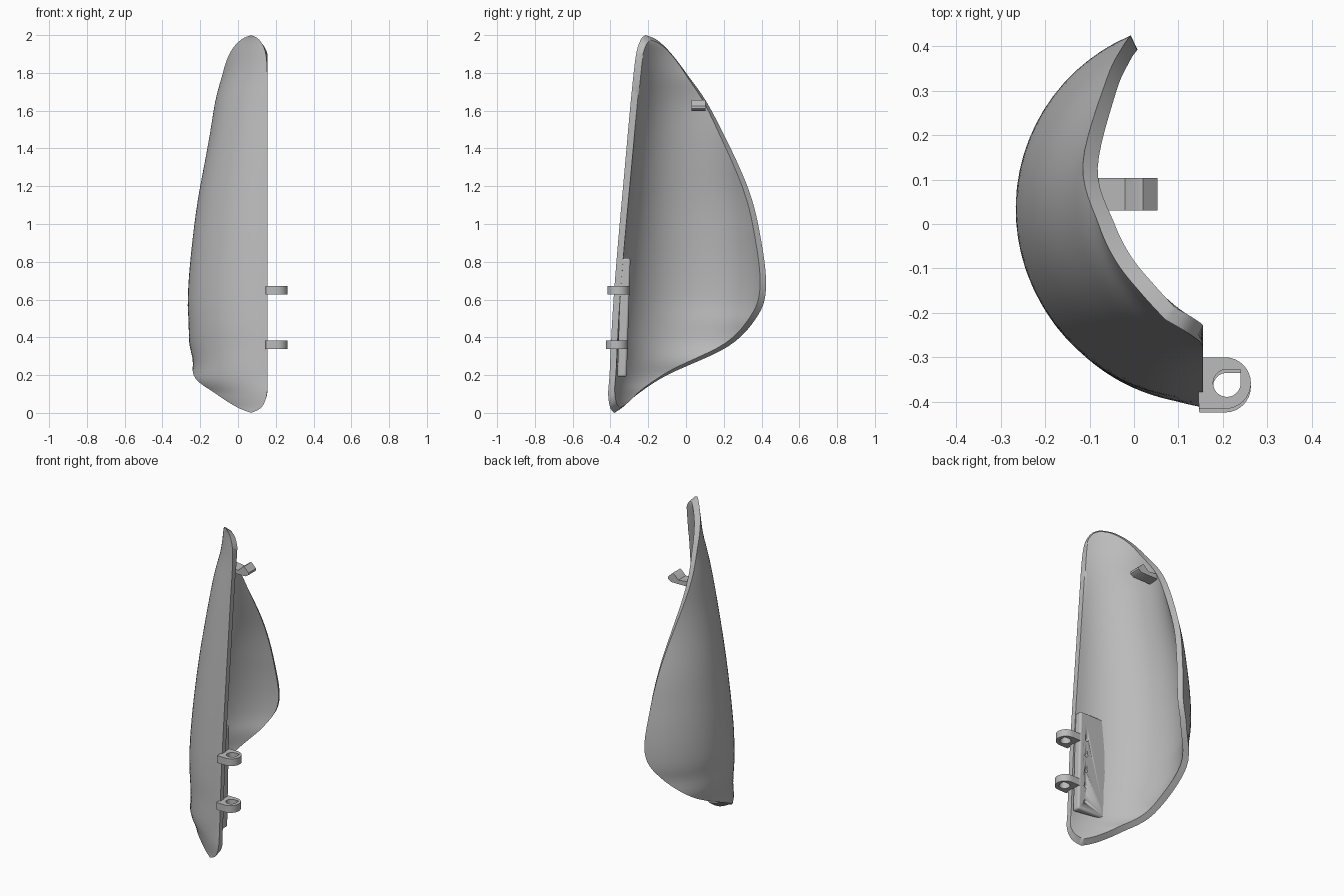
import bpy, bmesh, math
from mathutils import Vector

old = bpy.data.objects.get("Cube")
if old:
    bpy.data.objects.remove(old)

grey = bpy.data.materials.new("plain grey")
grey.use_nodes = True
GREY = (0.5, 0.5, 0.5, 1)
grey.diffuse_color = GREY
grey.node_tree.nodes["Principled BSDF"].inputs["Base Color"].default_value = GREY


def finish(bm, name):
    """Turn a bmesh into a smooth-shaded object with sharp edges kept."""
    bmesh.ops.recalc_face_normals(bm, faces=bm.faces)
    mesh = bpy.data.meshes.new(name)
    bm.to_mesh(mesh)
    bm.free()
    mesh.materials.append(grey)
    obj = bpy.data.objects.new(name, mesh)
    bpy.context.collection.objects.link(obj)
    bpy.ops.object.select_all(action='DESELECT')
    obj.select_set(True)
    bpy.context.view_layer.objects.active = obj
    bpy.ops.object.shade_smooth_by_angle(angle=math.radians(35))
    return obj


def prism(points, offset):
    """Extrude a flat outline by an offset vector."""
    bm = bmesh.new()
    face = bm.faces.new([bm.verts.new(p) for p in points])
    result = bmesh.ops.extrude_face_region(bm, geom=[face], use_keep_orig=True)
    moved = [g for g in result["geom"] if isinstance(g, bmesh.types.BMVert)]
    bmesh.ops.translate(bm, verts=moved, vec=offset)
    return bm


# Shell sections: height, front edge x y, rear edge x y, bulge of the arc
SECTIONS = [
    (0, .07, -.38, .07, -.38, 0),
    (.03, .125, -.402, -.005, -.335, .006),
    (.1, .153, -.412, -.115, -.255, .028),
    (.2, .155, -.405, -.235, -.1, .08),
    (.35, .155, -.398, -.205, .22, .2),
    (.5, .155, -.39, -.08, .37, .295),
    (.65, .155, -.38, -.01, .423, .335),
    (.9, .155, -.36, -.025, .4, .305),
    (1.2, .155, -.333, -.062, .325, .24),
    (1.6, .155, -.297, -.115, .135, .115),
    (1.8, .155, -.277, -.08, 0, .05),
    (1.91, .145, -.262, -.04, -.085, .022),
    (1.975, .113, -.24, .015, -.155, .006),
    (2, .07, -.215, .07, -.215, 0),
]
FRONT_X = .155
THICK = .035
STEPS = 6
ARC = 32


def smooth_rows(rows):
    """Catmull-Rom interpolation through all the section rows."""
    rows = [Vector(r) for r in rows]
    out = []
    for i in range(len(rows) - 1):
        p, q = rows[i], rows[i + 1]
        a = (q - rows[max(i - 1, 0)]) / 2
        b = (rows[min(i + 2, len(rows) - 1)] - p) / 2
        for k in range(STEPS):
            t = k / STEPS
            out.append(p + a * t + (3 * (q - p) - 2 * a - b) * t ** 2
                       + (2 * (p - q) + a + b) * t ** 3)
    return out + [rows[-1]]


def arc_points(row):
    """Circular arc from front edge to rear edge bulging outward."""
    z, fx, fy, rx, ry, bulge = row
    start, end = Vector((fx, fy)), Vector((rx, ry))
    chord = end - start
    half = chord.length / 2
    middle = (start + end) / 2
    out = Vector((-chord.y, chord.x)).normalized() if half else Vector((0, 0))
    if bulge < .001 or half < .001:
        return [(*start.lerp(end, i / ARC), z) for i in range(ARC + 1)]
    radius = (half ** 2 + bulge ** 2) / (2 * bulge)
    spread = 2 * math.atan2(bulge, half)
    centre = middle + out * (bulge - radius)
    along = chord.normalized()
    angles = [spread * (2 * i / ARC - 1) for i in range(ARC + 1)]
    return [(*(centre + radius * (out * math.cos(a) + along * math.sin(a))), z) for a in angles]


# Curved shell: outer skin, inner skin and rim
bm = bmesh.new()
grid = [[bm.verts.new(p) for p in arc_points(r)] for r in smooth_rows(SECTIONS)]
for low, high in zip(grid, grid[1:]):
    for i in range(ARC):
        bm.faces.new((low[i], low[i + 1], high[i + 1], high[i]))
bmesh.ops.remove_doubles(bm, verts=bm.verts, dist=.0002)
bmesh.ops.recalc_face_normals(bm, faces=bm.faces)
bm.normal_update()
# make the skin normals point to the convex side
side = sum(f.normal.x * f.calc_area() for f in bm.faces)
sign = -1 if side < 0 else 1
skin, rim = list(bm.faces), [e for e in bm.edges if e.is_boundary]
inner = {}
for v in list(bm.verts):
    co = v.co + v.normal * sign * THICK
    inner[v] = bm.verts.new((min(co.x, FRONT_X), co.y, 1 + (v.co.z - 1) * .975))
for f in skin:
    bm.faces.new([inner[v] for v in reversed(f.verts)])
for e in rim:
    a, b = e.verts
    bm.faces.new((a, b, inner[b], inner[a]))
finish(bm, "curved_shell")

# Mounting block inside the front edge, leaning with the edge
LEAN = .02
outline = [(.15, -.366), (.15, -.314), (-.06, -.314), (0, -.34)]
bm = prism([(x, y, .19) for x, y in outline], (0, LEAN, .63))
block = finish(bm, "mounting_block")
bevel = block.modifiers.new("rounded corners", 'BEVEL')
bevel.width = .012
bevel.segments = 3

# Row of small screw holes in the block
bm = bmesh.new()
for i in range(6):
    made = bmesh.ops.create_cone(bm, cap_ends=True, segments=16, radius1=.011, radius2=.011, depth=.06)
    for v in made["verts"]:
        x, y, z = v.co
        v.co = (x + .1, z - .3, y + .25 + i * .1)
cutter = finish(bm, "screw_hole_cutter")
cutter.hide_render = True
cutter.hide_viewport = True
cut = block.modifiers.new("screw holes", 'BOOLEAN')
cut.object = cutter
cut.solver = 'EXACT'


# Two hinge lugs with an eye that has one square corner
def hinge_lug(name, y, z, height=.045, segments=32):
    centre, radius, eye, reach = .205, .058, .031, .06
    bm = bmesh.new()
    rings = []
    for level in (z, z + height):
        outer, hole = [], []
        for i in range(segments):
            a = math.tau * i / segments
            c, s = math.cos(a), math.sin(a)
            k = radius
            if c < -1e-6:
                k = min(reach / -c, radius / max(abs(s), 1e-6))
            h = eye / max(c, s) if c > 0 and s > 0 else eye
            outer.append(bm.verts.new((centre + k * c, y + k * s, level)))
            hole.append(bm.verts.new((centre + .004 + h * c, y + h * s, level)))
        rings.append((outer, hole))
    (o1, h1), (o2, h2) = rings
    for i in range(segments):
        j = (i + 1) % segments
        for p, q in ((o1, h1), (h1, h2), (h2, o2), (o2, o1)):
            bm.faces.new((p[i], p[j], q[j], q[i]))
    finish(bm, name)


hinge_lug("upper_hinge_lug", -.358, .628)
hinge_lug("lower_hinge_lug", -.366, .337)

# Latch hook near the top of the rear edge
hook = [(-.105, 1.597), (.03, 1.597), (.053, 1.612), (.053, 1.625), (.02, 1.656),
        (.008, 1.65), (-.02, 1.622), (-.105, 1.632)]
finish(prism([(x, .03, z) for x, z in hook], (0, .074, 0)), "latch_hook")
